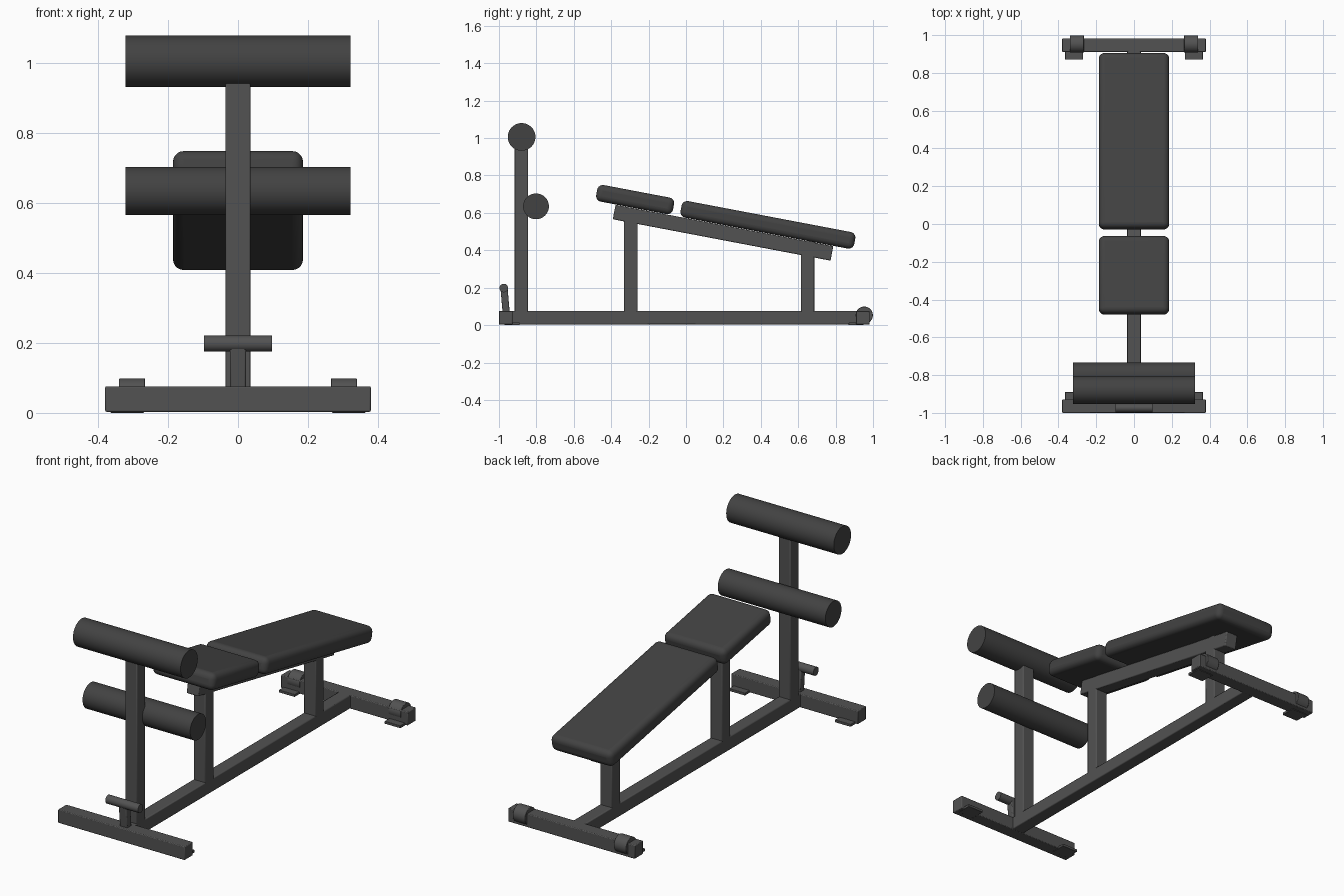
import bpy, math

if "Cube" in bpy.data.objects:
    bpy.data.objects.remove(bpy.data.objects["Cube"])

TILT = -math.atan(0.19)  # bench slopes down toward the back


def dark(name, v):
    m = bpy.data.materials.new(name)
    m.diffuse_color = (v, v, v, 1)
    m.use_nodes = True
    m.node_tree.nodes["Principled BSDF"].inputs["Base Color"].default_value = m.diffuse_color
    return m


PAD = dark("dark_padding", 0.055)
FRAME = dark("dark_frame", 0.085)


def finish(ob, name, mat, bevel=0, segments=2):
    ob.name = name
    ob.data.materials.append(mat)
    bpy.ops.object.transform_apply(location=False, rotation=False, scale=True)
    if bevel:
        m = ob.modifiers.new("Bevel", 'BEVEL')
        m.width, m.segments = bevel, segments
    bpy.ops.object.shade_smooth_by_angle(angle=math.radians(35))
    return ob


def box(name, center, size, mat=FRAME, tilt=0, bevel=0.005, segments=2):
    bpy.ops.mesh.primitive_cube_add(size=1, location=center, rotation=(tilt, 0, 0))
    ob = bpy.context.object
    ob.scale = size
    return finish(ob, name, mat, bevel, segments)


def span(name, x, y, z, **kw):
    c = [(a + b) / 2 for a, b in (x, y, z)]
    return box(name, c, [b - a for a, b in (x, y, z)], **kw)


def roller(name, center, radius, length, mat=FRAME, bevel=0.0):
    bpy.ops.mesh.primitive_cylinder_add(vertices=40, radius=radius, depth=length,
                                        location=center, rotation=(0, math.pi / 2, 0))
    return finish(bpy.context.object, name, mat, bevel)


W = (-0.036, 0.036)  # square tube width

# Floor frame
span("front_crossbar", (-0.38, 0.38), (-1.0, -0.928), (0.003, 0.076), bevel=0.004)
span("rear_crossbar", (-0.38, 0.38), (0.91, 0.982), (0.003, 0.076), bevel=0.004)
span("base_rail", W, (-0.94, 0.92), (0.004, 0.076))

# Foot plates and transport wheels on both sides
for side, s in (("left", -1), ("right", 1)):
    box(f"front_foot_plate_{side}", (s * 0.317, -0.93, 0.007), (0.095, 0.08, 0.014), bevel=0.002)
    box(f"rear_foot_plate_{side}", (s * 0.317, 0.91, 0.007), (0.095, 0.08, 0.014), bevel=0.002)
    roller(f"wheel_{side}", (s * 0.303, 0.953, 0.053), 0.046, 0.074, bevel=0.002)

# Uprights
span("roller_upright", W, (-0.916, -0.844), (0.06, 0.96))
span("front_post", W, (-0.331, -0.259), (0.06, 0.615))
span("rear_post", W, (0.614, 0.686), (0.06, 0.45))

# Sloping beam and pads
box("bench_beam", (0, 0.198, 0.494), (0.072, 1.185, 0.079), tilt=TILT)
box("seat_pad", (0, -0.272, 0.671), (0.372, 0.418, 0.09), PAD, TILT, 0.03, 5)
box("back_pad", (0, 0.438, 0.536), (0.372, 0.945, 0.09), PAD, TILT, 0.03, 5)

# Leg rollers
roller("upper_leg_roller", (0, -0.879, 1.006), 0.074, 0.645, PAD)
roller("lower_leg_roller", (0, -0.802, 0.635), 0.069, 0.645, PAD)

# Foot lever
box("lever_stem", (0, -0.967, 0.13), (0.046, 0.038, 0.145), tilt=math.radians(5))
roller("lever_handle", (0, -0.974, 0.198), 0.023, 0.195)
